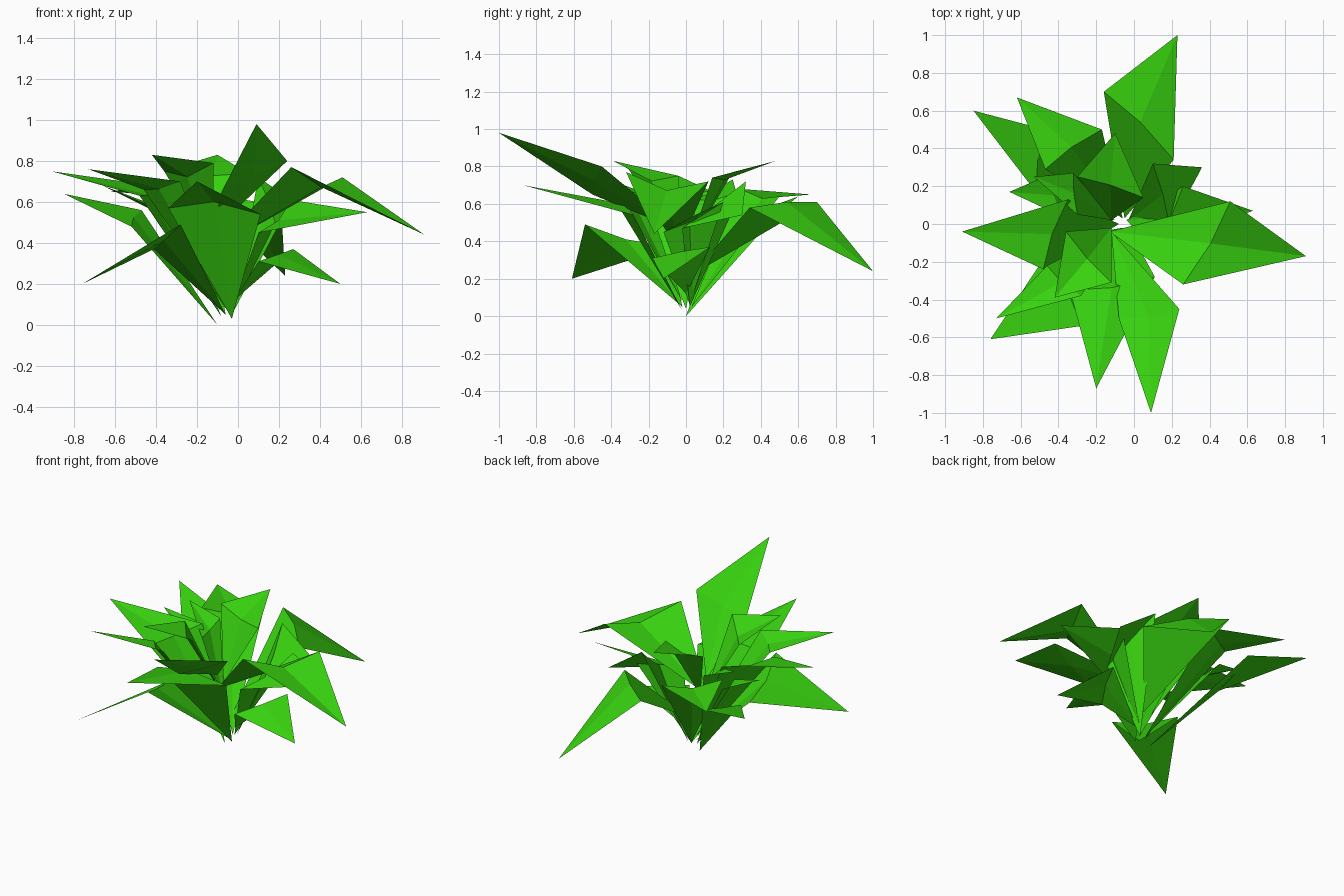
import bpy, bmesh
from mathutils import Vector

green = bpy.data.materials.new("leaf_green")
green.diffuse_color = (0.04, 0.65, 0.005, 1)


def leaf(i, base, left, right, tip, sag=0.02):
    """Four-triangle folded leaf: base, two shoulders, midrib point, tip."""
    bm = bmesh.new()
    b, l, r, t = (Vector(p) for p in (base, left, right, tip))
    mid = (l + r) / 2 - Vector((0, 0, sag)) + (t - (l + r) / 2) * 0.04
    b, l, r, t, m = (bm.verts.new(p) for p in (b, l, r, t, mid))
    for f in ((b, m, l), (b, r, m), (l, m, t), (m, r, t)):
        bm.faces.new(f)
    bm.normal_update()
    if sum(f.normal.z for f in bm.faces) < 0:
        bmesh.ops.reverse_faces(bm, faces=bm.faces[:])
    me = bpy.data.meshes.new("leaf_%02d" % i)
    bm.to_mesh(me)
    bm.free()
    me.materials.append(green)
    ob = bpy.data.objects.new("leaf_%02d" % i, me)
    bpy.context.collection.objects.link(ob)


front_leaves = [
    ((-.12, -.04, .46), (.24, -.45, .80), (-.08, -.50, .65), (.09, -1.0, .98), .01),
    ((-.03, -.02, .03), (-.34, -.35, .57), (.11, -.28, .54), (-.20, -.87, .70), -.04),
    ((-.06, -.02, .05), (-.28, -.54, .49), (-.41, -.08, .37), (-.76, -.61, .20), .01),
    ((-.06, -.02, .08), (-.46, -.22, .66), (-.28, -.38, .70), (-.73, -.50, .76)),
    ((-.12, -.02, .35), (-.36, -.04, .75), (-.12, -.31, .79), (-.42, -.39, .83), .05),
]
right_leaves = [
    ((-.13, -.04, .36), (.51, .12, .72), (.26, -.32, .77), (.91, -.17, .44), .06),
    ((-.04, .02, .06), (.26, .20, .61), (.10, -.12, .45), (.63, .07, .55)),
    ((-.02, 0, .12), (.27, .13, .37), (.10, -.18, .31), (.50, -.12, .20), -.01),
    ((-.03, .02, .05), (.10, .32, .72), (.19, -.02, .47), (.36, .30, .54), 0),
]
back_leaves = [
    ((-.05, .03, .22), (-.16, .70, .61), (.21, .34, .58), (.23, 1.0, .24), -.03),
    ((-.06, .03, .05), (-.17, .50, .64), (-.47, .29, .68), (-.62, .67, .65), .03),
    ((-.12, .02, .38), (-.30, .25, .77), (.05, .14, .74), (-.10, .48, .83), .03),
]
left_leaves = [
    ((-.10, 0, 0), (-.47, .50, .56), (-.52, .17, .48), (-.85, .60, .64), 0),
    ((-.08, 0, .04), (-.35, .13, .67), (-.48, -.24, .63), (-.91, -.04, .75)),
    ((-.10, .02, .10), (-.45, .26, .60), (-.38, .04, .56), (-.66, .17, .68)),
    ((-.11, .02, .22), (-.32, .27, .66), (-.30, .05, .62), (-.53, .25, .73)),
]

for i, pts in enumerate(front_leaves + right_leaves + back_leaves + left_leaves, 1):
    leaf(i, *pts)
